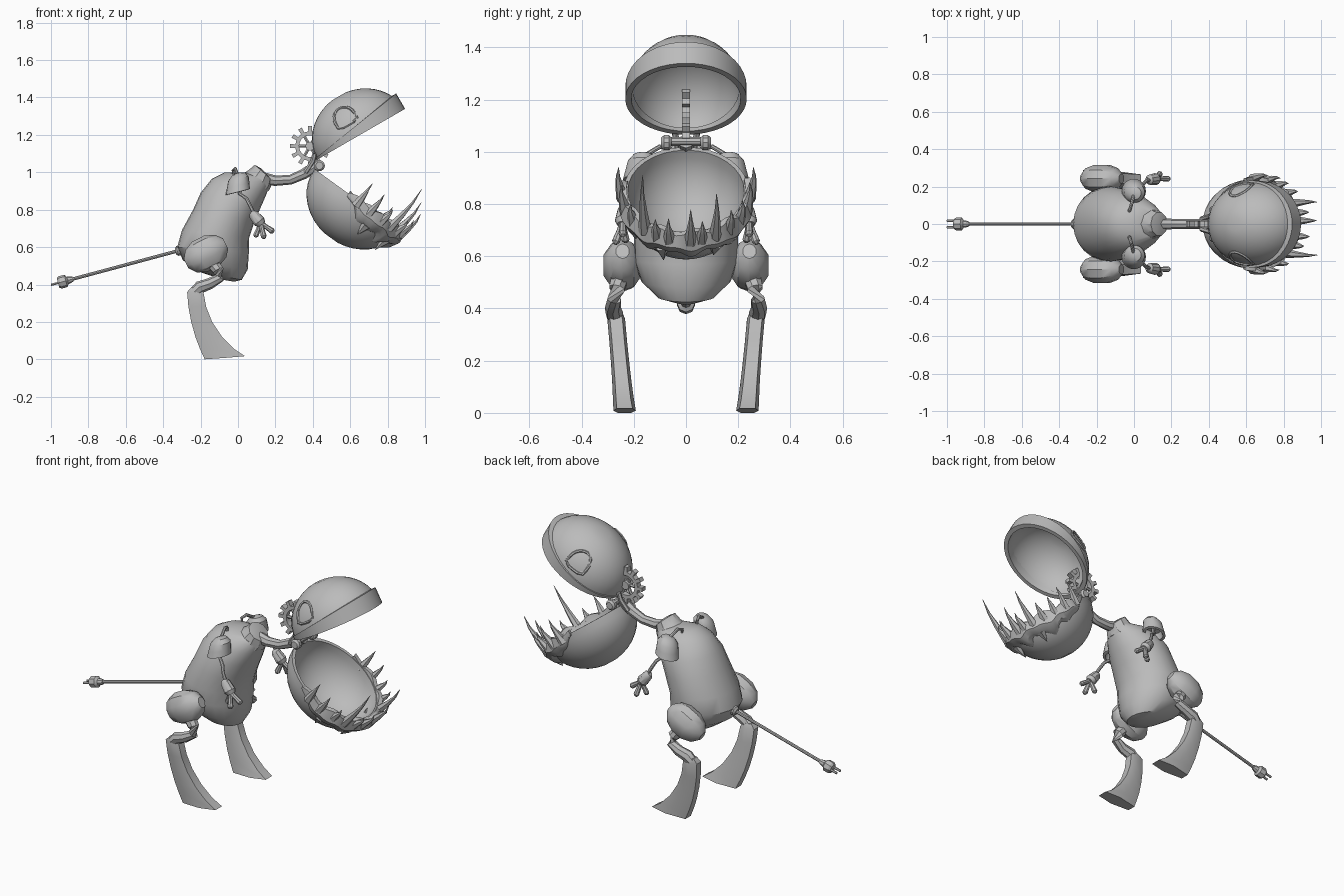
import bpy, bmesh, math
from math import sin, cos, pi, radians, sqrt
from mathutils import Vector

if "Cube" in bpy.data.objects:
    bpy.data.objects.remove(bpy.data.objects["Cube"])

grey = bpy.data.materials.new("plain grey")
grey.use_nodes = True
grey.diffuse_color = (0.5, 0.5, 0.5, 1)
grey.node_tree.nodes["Principled BSDF"].inputs["Base Color"].default_value = (0.5, 0.5, 0.5, 1)
parts = []


def skin(name, rings, caps=True, wrap=False):
    """Join closed rings of points into a surface."""
    bm = bmesh.new()
    loops = [[bm.verts.new(p) for p in ring] for ring in rings]
    pairs = list(zip(loops, loops[1:])) + ([(loops[-1], loops[0])] if wrap else [])
    for a, b in pairs:
        for i in range(len(a)):
            j = (i + 1) % len(a)
            bm.faces.new((a[i], a[j], b[j], b[i]))
    if caps and not wrap:
        bm.faces.new(loops[0])
        bm.faces.new(loops[-1])
    bmesh.ops.recalc_face_normals(bm, faces=bm.faces)
    mesh = bpy.data.meshes.new(name)
    bm.to_mesh(mesh)
    bm.free()
    mesh.materials.append(grey)
    ob = bpy.data.objects.new(name, mesh)
    bpy.context.collection.objects.link(ob)
    parts.append(ob)
    return ob


def sweep(name, pts, radii, sides=10, wrap=False):
    """Tube through points with a radius at each."""
    pts = [Vector(p) for p in pts]
    if not isinstance(radii, (list, tuple)):
        radii = [radii] * len(pts)
    rings = []
    n = len(pts)
    for i, p in enumerate(pts):
        after = pts[(i + 1) % n] if wrap else pts[min(i + 1, n - 1)]
        before = pts[i - 1] if wrap else pts[max(i - 1, 0)]
        q = (after - before).to_track_quat('Z', 'Y')
        rings.append([p + q @ Vector((cos(a), sin(a), 0)) * radii[i]
                      for a in (2 * pi * k / sides for k in range(sides))])
    return skin(name, rings, wrap=wrap)


def loft(name, stations, sides=24):
    """Ellipses given by back x,z, front x,z and half width."""
    rings = []
    for xb, zb, xf, zf, w in stations:
        mid = Vector(((xb + xf) / 2, 0, (zb + zf) / 2))
        half = Vector(((xf - xb) / 2, 0, (zf - zb) / 2))
        rings.append([mid + half * cos(a) + Vector((0, w * sin(a), 0))
                      for a in (2 * pi * k / sides for k in range(sides))])
    return skin(name, rings)


def frame(ox, oz, angle):
    """Tilted head frame: u forward along the rim, v sideways, w across."""
    c, s = cos(radians(angle)), sin(radians(angle))
    return lambda u, v, w: Vector((ox + u * c - w * s, v, oz + u * s + w * c))


def bowl(name, place, a, b, c, wall=0.93, sides=32):
    rings = []
    steps = [(k * pi / 20, 1) for k in range(1, 11)] + [(k * pi / 20, wall) for k in range(10, 0, -1)]
    for e, f in steps:
        r = sin(e) * f
        rings.append([place(a * r * cos(t), b * r * sin(t), c * cos(e) * f)
                      for t in (2 * pi * k / sides for k in range(sides))])
    return skin(name, rings)


# Body and neck
loft("body", [(-.08, .425, -.02, .415, .03), (-.2, .465, .02, .425, .11),
              (-.295, .53, .052, .48, .172), (-.325, .6, .058, .57, .2),
              (-.3, .69, .06, .65, .2), (-.24, .8, .09, .74, .19),
              (-.2, .89, .125, .82, .175), (-.14, .965, .155, .89, .142),
              (-.07, 1.0, .165, .92, .11), (.04, 1.0, .17, .94, .075)])
loft("neck_collar", [(.0, .98, .165, .9, .09), (.055, 1.01, .175, .92, .075),
                     (.09, 1.04, .18, .96, .065), (.125, 1.02, .17, .97, .045)], 10)
sweep("neck", [(.12, 0, .97), (.2, 0, .955), (.28, 0, .96), (.35, 0, .99), (.43, 0, 1.04)],
      [.035, .028, .026, .028, .03], 8)

# Lower jaw with its jagged gum and teeth
JA, JB, JC = .286, .24, .25
jaw = frame(.64, .85, -36)
bowl("lower_jaw", jaw, JA, JB, -JC)
gum = []
for k in range(49):
    t = radians(-102 + k * 204 / 48)
    taper = min(1, .15 + (102 - abs(math.degrees(t))) / 45)
    low = -taper * (.105 + .018 * sin(9 * t + 1) + .012 * sin(17 * t))
    top = .012 + .01 * sin(11 * t)
    section = []
    for w, off in ((top, -.012), (top, .012), (low * .45, .03 * taper + .004),
                   (low * .8, .022 * taper + .003), (low, .002), (low * .5, -.012)):
        r = sqrt(1 - (w / JC) ** 2)
        section.append(jaw((JA * r + off) * cos(t), (JB * r + off) * sin(t), w))
    gum.append(section)
skin("jaw_gum", gum)
teeth = [(-88, .12), (88, .12), (-72, .1), (72, .11), (-55, .07), (57, .08), (-40, .25),
         (-27, .07), (-15, .09), (4, .14), (14, .08), (27, .19), (42, .08)]
for deg, h in teeth:
    t = radians(deg)
    path = []
    for f, lean in ((-.03, .005), (h * .3, .025), (h * .65, .035), (h, .03)):
        path.append(jaw((JA + lean) * cos(t), (JB + lean * .6) * sin(t), f))
    sweep("tooth", path, [.026, .016, .008, .001], 6)
for deg, h in ((-24, .04), (30, .025), (-65, .03)):
    t = radians(deg)
    sweep("gum_barb", [jaw(JA * .94 * cos(t), JB * .94 * sin(t), -.08),
                       jaw(JA * .88 * cos(t), JB * .88 * sin(t), -.12 - h)], [.03, .001], 6)

# Upper head with a rim that deepens to the front
HA, HB, HC = .268, .228, .235
head = frame(.655, 1.205, 30)
bowl("upper_head", head, HA, HB, HC)
rim = []
for k in range(40):
    t = 2 * pi * k / 40
    h = .05 + .042 * cos(t)
    rim.append([head(HA * f * cos(t), HB * f * sin(t), w)
                for f, w in ((1.02, -.003), (1.02, h), (.9, h), (.92, -.003))])
skin("head_rim", rim, wrap=True)

# Arched eye frames and lids following the head
for s in (1, -1):
    def on_head(u, w, f=1.0):
        return head(u * f, s * f * HB * sqrt(1 - (u / HA) ** 2 - (w / HC) ** 2), w * f)
    outline = [(-.03 + .058 * cos(k * pi / 10), .115 + .06 * sin(k * pi / 10)) for k in range(11)]
    outline += [(-.088, .085), (-.06, .075), (-.03, .075), (0, .075), (.028, .085)]
    sweep("eye_frame", [on_head(u, w) for u, w in outline], .008, 6, wrap=True)
    skin("eye_plate", [[on_head(u, w, f) for u, w in outline] for f in (.985, 1.004)])

# Gear and hinge at the back of the head
profile = []
for k in range(12):
    for da, r in ((-.5, .078), (-.22, .08), (-.2, .108), (.2, .108), (.22, .08)):
        a = 2 * pi * (k + da) / 12
        profile.append((a, r))
skin("gear", [[(.385 + q * cos(a), y, 1.14 + q * sin(a)) for a, r in profile
               for q in (r if outer else .058,)]
              for outer, y in ((1, -.016), (1, .016), (0, .016), (0, -.016))], wrap=True)
for k in range(3):
    d = Vector((cos(k * pi / 3), 0, sin(k * pi / 3))) * .065
    c = Vector((.385, 0, 1.14))
    sweep("gear_spoke", [c - d, c + d], .009, 6)
sweep("gear_hub", [(.385, -.022, 1.14), (.385, .022, 1.14)], .024, 12)
sweep("hinge_bar", [(.43, -.09, 1.04), (.43, .09, 1.04)], .018, 10)
for s in (1, -1):
    sweep("hinge_knob", [(.435, s * .055, 1.035), (.435, s * .065, 1.035), (.435, s * .085, 1.035),
                         (.435, s * .095, 1.035)], [.02, .03, .03, .02], 10)
    sweep("hinge_link", [(.36, s * .028, 1.0), (.4, s * .04, 1.06), (.41, s * .045, 1.1)], .013, 6)

# Arms: wire hook, bell shoulder, thin arm and three-fingered hand
for s in (1, -1):
    sweep("shoulder_wire", [(-.02, s * .07, .97), (-.025, s * .07, 1.01), (-.015, s * .1, 1.02),
                            (-.003, s * .15, .99)], .009, 8)
    bell = [(.003, .997, .012), (.003, .99, .035), (.002, .965, .055), (.001, .93, .06),
            (-.001, .895, .065), (-.001, .893, .05), (.001, .93, .042)]
    sweep_pts = [[(x + r * cos(a), s * (.165 + (.99 - z) * .12) + r * sin(a), z + .25 * r * cos(a))
                  for a in (2 * pi * k / 18 for k in range(18))] for x, z, r in bell]
    skin("shoulder_bell", sweep_pts)
    sweep("arm", [(0, s * .17, .94), (.01, s * .185, .885), (.045, s * .21, .86),
                  (.065, s * .23, .82), (.09, s * .238, .77)], .01, 8)
    sweep("wrist", [(.07, s * .235, .785), (.082, s * .236, .775), (.115, s * .24, .735),
                    (.128, s * .242, .72)], [.015, .027, .033, .022], 10)
    for dx, dy, dz in ((-.025, -.01, -.062), (.015, .025, -.068), (.058, .0, -.04)):
        base = Vector((.122, s * .242, .728))
        d = Vector((dx, s * dy, dz))
        sweep("finger", [base, base + d * .5, base + d * 1.05, base + d * 1.2],
              [.014, .013, .016, .008], 8)

# Legs: faceted thigh, bent shank and blade foot
for s in (1, -1):
    axis = Vector((.89, 0, .46))
    up = Vector((-.46, 0, .89))
    rings = []
    for e, r in ((-1, .3), (-.75, .75), (-.3, 1), (.3, 1), (.75, .75), (1, .35)):
        rings.append([Vector((-.172, s * .243, .565)) + axis * .118 * e + up * .09 * r * cos(a)
                      + Vector((0, .076 * r * sin(a), 0))
                      for a in (2 * pi * k / 10 for k in range(10))])
    skin("thigh", rings)
    sweep("shank", [(-.15, s * .25, .53), (-.105, s * .265, .475), (-.1, s * .275, .435),
                    (-.15, s * .28, .405), (-.205, s * .275, .385), (-.23, s * .272, .36)],
          [.035, .032, .028, .03, .034, .03], 8)
    blade = []
    for z, xb, xf, dz, w in ((.385, -.25, -.2, 0, .026), (.36, -.272, -.185, 0, .034),
                             (.28, -.265, -.17, 0, .034), (.2, -.25, -.138, 0, .035),
                             (.12, -.228, -.085, 0, .037), (.055, -.203, -.02, 0, .04),
                             (.0, -.178, .038, .017, .043)):
        yc = s * (.235 + .09 * z)
        xm = xb + (xf - xb) * .55
        blade.append([(xb, yc - w * .6, z), (xm, yc - w, z + dz / 2), (xf, yc - w * .7, z + dz),
                      (xf, yc + w * .7, z + dz), (xm, yc + w, z + dz / 2), (xb, yc + w * .6, z)])
    skin("foot_blade", blade)

# Tail cord with a two-pronged plug
root, tip = Vector((-.31, 0, .583)), Vector((-1, 0, .398))


def along(f, y=0):
    return root.lerp(tip, f) + Vector((0, y, 0))


sweep("tail_socket", [along(-.02), along(.02), along(.035)], [.03, .028, .018], 10)
sweep("tail_cord", [along(0), along(.86)], .009, 8)
sweep("plug_body", [along(.83), along(.85), along(.87), along(.885), along(.93), along(.945)],
      [.013, .018, .02, .034, .034, .026], 8)
for s in (1, -1):
    sweep("plug_prong", [along(.93, s * .017), along(1, s * .017)], .007, 6)

# Smooth shading with sharp edges kept
bpy.ops.object.select_all(action='DESELECT')
for ob in parts:
    ob.select_set(True)
bpy.context.view_layer.objects.active = parts[0]
bpy.ops.object.shade_smooth_by_angle(angle=radians(32))
